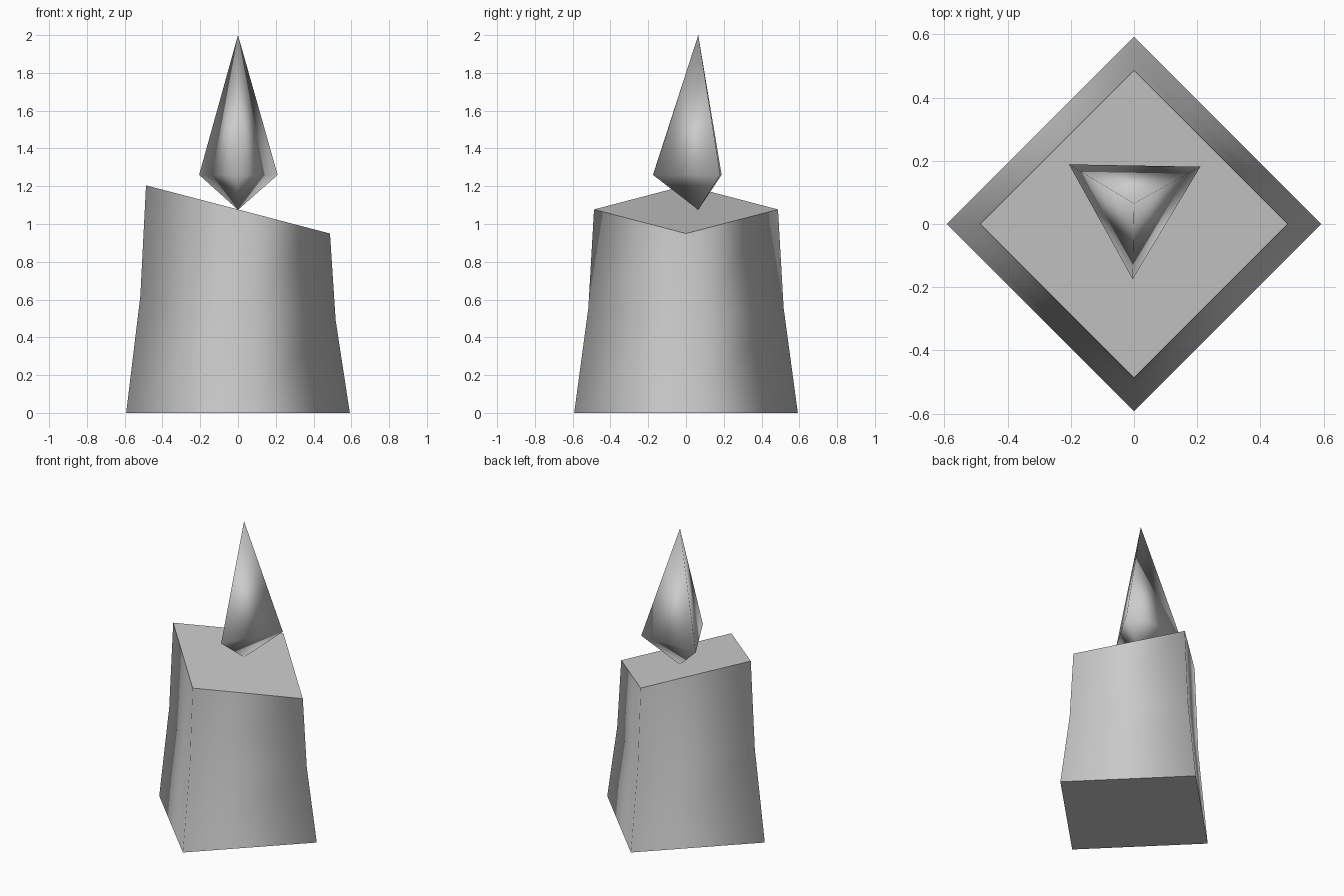
import bpy
import bmesh
from math import cos, sin, radians, tau

cube = bpy.data.objects.get("Cube")
if cube:
    bpy.data.objects.remove(cube, do_unlink=True)


def make_material(name, rgb):
    mat = bpy.data.materials.new(name)
    mat.use_nodes = True
    color = (*rgb, 1.0)
    mat.diffuse_color = color
    mat.node_tree.nodes["Principled BSDF"].inputs["Base Color"].default_value = color
    return mat


def ring(bm, sides, radius, z, start=0.0, y=0.0, slope=0.0):
    """Ring of vertices; slope tilts it along x."""
    verts = []
    for i in range(sides):
        a = start + tau * i / sides
        x = radius * cos(a)
        verts.append(bm.verts.new((x, y + radius * sin(a), z + slope * x)))
    return verts


def bridge(bm, low, high):
    for i in range(len(low)):
        j = (i + 1) % len(low)
        bm.faces.new((low[i], low[j], high[j], high[i]))


def finish(bm, name, mat):
    bmesh.ops.recalc_face_normals(bm, faces=bm.faces)
    for face in bm.faces:
        face.smooth = True
    mesh = bpy.data.meshes.new(name)
    bm.to_mesh(mesh)
    bm.free()
    mesh.materials.append(mat)
    obj = bpy.data.objects.new(name, mesh)
    bpy.context.collection.objects.link(obj)
    return obj


grey = make_material("plain_grey", (0.6, 0.6, 0.6))

# Candle body: flared four-sided column with a slanted top, crisp only at the caps
bm = bmesh.new()
levels = [(0.592, 0.0, 0.0), (0.517, 0.555, -0.125), (0.487, 1.077, -0.262)]
rings = [ring(bm, 4, r, z, slope=s) for r, z, s in levels]
for low, high in zip(rings, rings[1:]):
    bridge(bm, low, high)
for cap in (rings[0], rings[-1]):
    face = bm.faces.new(cap)
    for edge in face.edges:
        edge.smooth = False
finish(bm, "candle_body", grey)

# Flame: smooth three-sided double pyramid resting on the candle
bm = bmesh.new()
flame_y = 0.065
waist = ring(bm, 3, 0.24, 1.26, start=radians(-91), y=flame_y)
for tip_z in (1.075, 2.0):
    tip = bm.verts.new((0, flame_y, tip_z))
    for i in range(3):
        bm.faces.new((waist[i], waist[(i + 1) % 3], tip))
finish(bm, "flame", grey)
